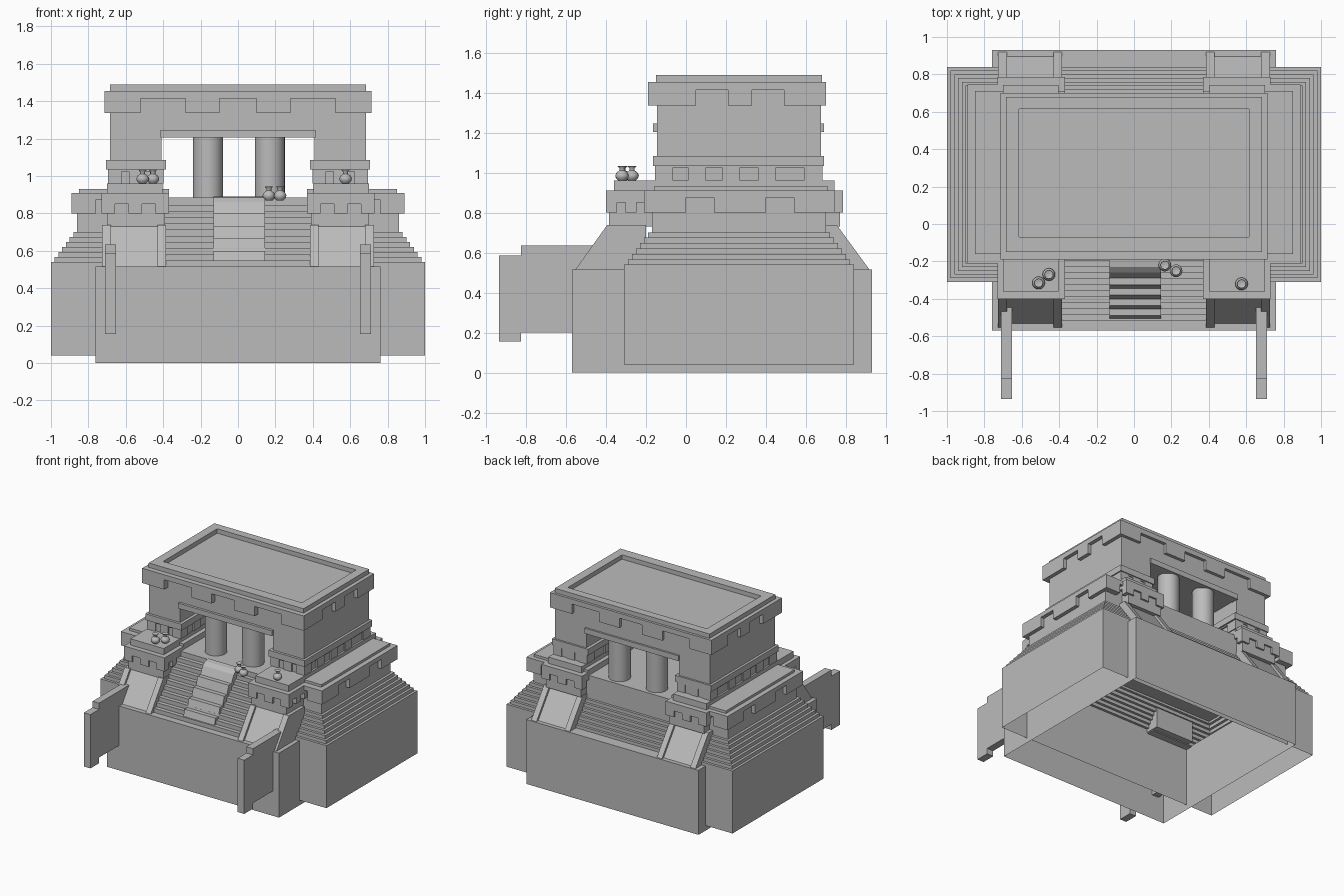
import bpy, bmesh, math

cube = bpy.data.objects.get("Cube")
if cube:
    bpy.data.objects.remove(cube, do_unlink=True)

stone = bpy.data.materials.new("grey stone")
stone.use_nodes = True
GREY = (0.5, 0.5, 0.5, 1)
stone.diffuse_color = GREY
stone.node_tree.nodes["Principled BSDF"].inputs["Base Color"].default_value = GREY


def finish(name, bm, smooth=False):
    bmesh.ops.recalc_face_normals(bm, faces=bm.faces)
    mesh = bpy.data.meshes.new(name)
    bm.to_mesh(mesh)
    bm.free()
    mesh.materials.append(stone)
    ob = bpy.data.objects.new(name, mesh)
    bpy.context.collection.objects.link(ob)
    if smooth:
        bpy.ops.object.select_all(action='DESELECT')
        ob.select_set(True)
        bpy.context.view_layer.objects.active = ob
        bpy.ops.object.shade_smooth_by_angle(angle=math.radians(40))
    return ob


def boxes(name, items):
    """One object from several (x0, x1, y0, y1, z0, z1) boxes."""
    bm = bmesh.new()
    for x0, x1, y0, y1, z0, z1 in items:
        x0, x1 = min(x0, x1), max(x0, x1)
        verts = bmesh.ops.create_cube(bm, size=1)["verts"]
        for v in verts:
            v.co.x = x1 if v.co.x > 0 else x0
            v.co.y = y1 if v.co.y > 0 else y0
            v.co.z = z1 if v.co.z > 0 else z0
    return finish(name, bm)


def shell(name, rings):
    """Open shell lofted through rectangles (x_half, y0, y1, z)."""
    bm = bmesh.new()
    last = None
    for x, y0, y1, z in rings:
        ring = [bm.verts.new(p) for p in ((-x, y0, z), (x, y0, z), (x, y1, z), (-x, y1, z))]
        if last:
            for i in range(4):
                j = (i + 1) % 4
                bm.faces.new((last[i], last[j], ring[j], ring[i]))
        last = ring
    return finish(name, bm)


def prism(name, spans, profile, closed=True):
    """Extrude a (y, z) profile along each x span."""
    bm = bmesh.new()
    n = len(profile)
    for x0, x1 in spans:
        a = [bm.verts.new((x0, y, z)) for y, z in profile]
        b = [bm.verts.new((x1, y, z)) for y, z in profile]
        for i in range(n if closed else n - 1):
            j = (i + 1) % n
            bm.faces.new((a[i], a[j], b[j], b[i]))
        if closed:
            bm.faces.new(a)
            bm.faces.new(b)
    return finish(name, bm)


def cornice(name, rect, z_low, z_notch, z_top, xs, ys, depth=0.05):
    """Band with hanging tabs on all four sides."""
    x0, x1, y0, y1 = rect
    items = [(x0, x1, y0, y1, z_notch, z_top)]
    for a, b in xs:
        items.append((a, b, y0, y0 + depth, z_low, z_notch))
        items.append((a, b, y1 - depth, y1, z_low, z_notch))
    for a, b in ys:
        items.append((x0, x0 + depth, a, b, z_low, z_notch))
        items.append((x1 - depth, x1, a, b, z_low, z_notch))
    return boxes(name, items)


def thirds(a, b, part):
    """Three tabs evenly spread from a to b, each a given share of the length."""
    w = (b - a) * part
    gap = (b - a - 3 * w) / 2
    return [(a + i * (w + gap), a + i * (w + gap) + w) for i in range(3)]


def lathe(name, x, y, z, profile, sides):
    bm = bmesh.new()
    rings = []
    for r, h in profile:
        rings.append([bm.verts.new((x + r * math.cos(t * math.tau / sides),
                                    y + r * math.sin(t * math.tau / sides), z + h))
                      for t in range(sides)])
    for a, b in zip(rings, rings[1:]):
        for i in range(sides):
            j = (i + 1) % sides
            bm.faces.new((a[i], a[j], b[j], b[i]))
    bm.faces.new(rings[0])
    bm.faces.new(rings[-1])
    return finish(name, bm, True)


# Stepped pyramid base, hollow below
rings = [(1.0, -0.31, 0.84, 0.04)]
for i in range(8):
    inset, z = 0.02 * i, 0.54 + 0.027 * i
    if i:
        rings.append((1 - inset, -0.31 + inset, 0.84 - inset, z - 0.027))
    rings.append((1 - inset, -0.31 + inset, 0.84 - inset, z))
shell("stepped_base", rings)

# Plinth running front to back, hollow below
shell("plinth_walls", [(0.762, -0.57, 0.93, 0), (0.762, -0.57, 0.93, 0.515)])
boxes("plinth_top", [(-0.76, 0.76, 0.70, 0.93, 0.505, 0.515),
                     (-0.76, -0.39, -0.57, -0.25, 0.505, 0.515),
                     (0.39, 0.76, -0.57, -0.25, 0.505, 0.515)])

# Central floor and front staircase
boxes("temple_floor", [(-0.86, 0.86, -0.17, 0.70, 0.72, 0.885)])
steps = [(-0.57, 0.515), (-0.515, 0.515)]
for k in range(10):
    y, z = steps[-1]
    steps += [(y, z + 0.033), (y + 0.032, z + 0.033)]
steps += [(steps[-1][0], 0.885), (-0.15, 0.885)]
prism("front_stairs", [(-0.40, 0.40)], steps, closed=False)
runner = [(-0.19, 0.89), (-0.23, 0.885), (-0.26, 0.86), (-0.29, 0.80)]
for k in range(4):
    y, z = runner[-1]
    runner += [(y - 0.035, z), (y - 0.055, z - 0.067)]
prism("stair_runner", [(-0.13, 0.145)], runner + [(-0.40, 0.532), (-0.19, 0.78)])

for side, s in (("left", 1), ("right", -1)):
    def span(a, b):
        return (min(s * a, s * b), max(s * a, s * b))

    # Side terraces
    boxes(side + "_terrace", [(*span(0.37, 0.86), -0.17, 0.70, 0.73, 0.91),
                              (*span(0.37, 0.85), -0.16, 0.71, 0.91, 0.93)])
    cornice(side + "_terrace_cornice", (*span(0.39, 0.89), -0.21, 0.745), 0.80, 0.875, 0.91,
            [span(0.76, 0.89)], [(-0.21, 0), (0.14, 0.40), (0.54, 0.745)])

    # Projecting piers at the front and back, with ramps below
    boxes(side + "_piers", [(*span(0.39, 0.70), -0.385, 0.77, 0.73, 0.88),
                            (*span(0.405, 0.70), -0.36, 0.742, 0.90, 0.96)])
    for end, y0, y1 in (("front", -0.40, -0.15), ("back", 0.54, 0.785)):
        cornice(f"{side}_{end}_pier_cornice", (*span(0.37, 0.73), y0, y1), 0.80, 0.85, 0.91,
                [span(*t) for t in thirds(0.37, 0.73, 0.2)], thirds(y0, y1, 0.22))
    rails = [span(0.385, 0.43), span(0.68, 0.727)]
    panel = [span(0.42, 0.69)]
    for end, top, foot, inner, lean in (("front", -0.395, -0.555, -0.2, 0.022),
                                        ("back", 0.755, 0.92, 0.6, -0.022)):
        prism(f"{side}_{end}_ramp_rails", rails,
              [(top, 0.738), (foot, 0.513), (inner, 0.513), (inner, 0.738)])
        prism(f"{side}_{end}_ramp", panel,
              [(top + lean, 0.738), (foot + lean, 0.513), (inner, 0.513), (inner, 0.738)])

    # Low walls reaching forward
    prism(side + "_front_wall", [span(0.652, 0.71)],
          [(-0.935, 0.155), (-0.825, 0.155), (-0.825, 0.20), (-0.31, 0.20), (-0.31, 0.635),
           (-0.825, 0.635), (-0.825, 0.585), (-0.935, 0.585)])

    # Temple side wall with its belt and tabs
    boxes(side + "_temple_wall", [(*span(0.41, 0.685), -0.145, 0.675, 0.93, 1.44)])
    cornice(side + "_temple_belt", (*span(0.385, 0.705), -0.165, 0.69), 1.03, 1.035, 1.085, [], [])
    tabs = [(y, y + 0.09) for y in (-0.155, 0.01, 0.18, 0.36, 0.59)]
    cornice(side + "_temple_tabs", (*span(0.398, 0.695), -0.155, 0.682), 0.96, 1.025, 1.04,
            [span(*t) for t in thirds(0.398, 0.695, 0.24)], tabs)

    # Columns in both doorways
    for end, y in (("front", -0.05), ("back", 0.595)):
        lathe(f"{side}_{end}_column", 0.165 * s + 0.005, y, 0.88, [(0.08, 0), (0.08, 0.34)], 32)

# Upper walls, lintels, roof cornice and rimmed roof
boxes("upper_wall", [(-0.685, 0.685, -0.145, 0.675, 1.21, 1.44)])
boxes("lintels", [(-0.415, 0.415, -0.165, -0.10, 1.205, 1.247),
                  (-0.415, 0.415, 0.63, 0.69, 1.205, 1.247)])
cornice("roof_cornice", (-0.715, 0.715, -0.19, 0.70), 1.337, 1.415, 1.455,
        [(-0.715, -0.52), (-0.28, -0.10), (0.10, 0.28), (0.52, 0.715)],
        [(-0.19, 0.05), (0.21, 0.33), (0.49, 0.70)])
boxes("roof_rim", [(-0.685, 0.685, -0.15, -0.07, 1.45, 1.49),
                   (-0.685, 0.685, 0.615, 0.68, 1.45, 1.49),
                   (-0.685, -0.615, -0.07, 0.615, 1.45, 1.49),
                   (0.615, 0.685, -0.07, 0.615, 1.45, 1.49)])

# Clay pots
POT = [(0.018, 0), (0.03, 0.012), (0.034, 0.026), (0.028, 0.04), (0.013, 0.052),
       (0.013, 0.062), (0.023, 0.074), (0.012, 0.07)]
for i, (x, y, z) in enumerate([(-0.51, -0.315, 0.96), (-0.455, -0.27, 0.96), (0.575, -0.32, 0.96),
                               (0.165, -0.22, 0.87), (0.225, -0.25, 0.87)]):
    lathe(f"pot_{i + 1}", x, y, z, POT, 16)
